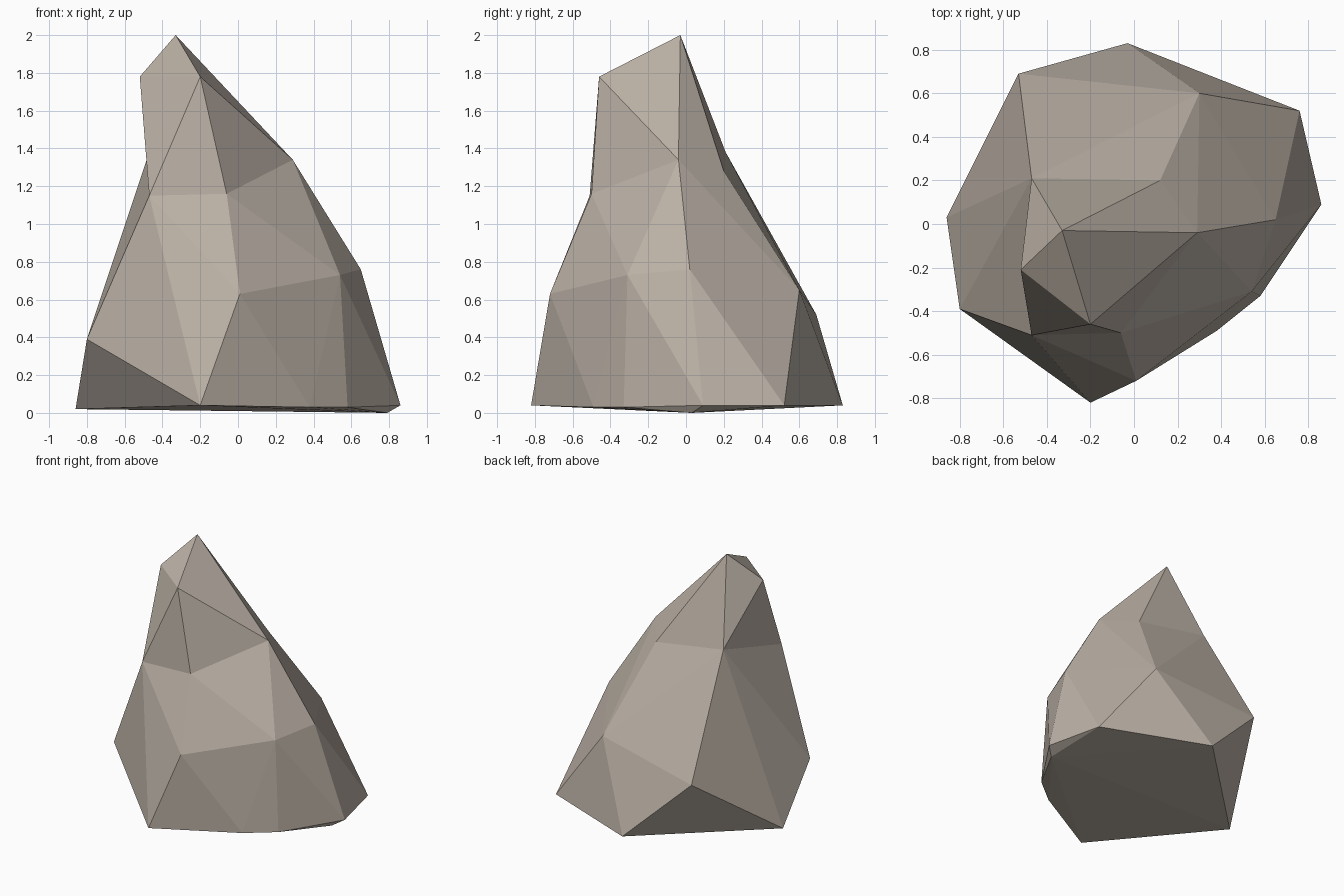
import bpy, bmesh

if "Cube" in bpy.data.objects:
    bpy.data.objects.remove(bpy.data.objects["Cube"])

# Single flat stone colour
stone = bpy.data.materials.new("warm grey stone")
stone.diffuse_color = (0.50, 0.44, 0.38, 1)
stone.use_nodes = True
stone.node_tree.nodes["Principled BSDF"].inputs["Base Color"].default_value = stone.diffuse_color

# Points of the spire, the waist shared by both halves, and the base
spire = [(-.33, -.03, 2.0), (-.52, -.21, 1.78), (-.20, -.46, 1.78)]
waist = [(-.06, -.50, 1.16), (-.47, -.51, 1.15), (.29, -.04, 1.34),
         (.12, .20, 1.28), (-.47, .21, 1.38)]
shoulder = [(.01, -.72, .63), (-.80, -.39, .39), (.54, -.31, .73),
            (.65, .02, .76), (.30, .60, .65), (-.53, .69, .52)]
foot = [(-.20, -.82, .04), (-.86, .03, .02), (.38, -.49, .03), (.58, -.33, .03),
        (.86, .09, .04), (.79, .03, 0), (.76, .52, .04), (-.03, .83, .04)]


def add_chunk(bm, outer):
    """Convex chunk of stone, left open where it meets the waist."""
    rim = [bm.verts.new(p) for p in waist]
    verts = rim + [bm.verts.new(p) for p in outer]
    bmesh.ops.convex_hull(bm, input=verts)
    caps = [f for f in bm.faces if all(v in rim for v in f.verts)]
    bmesh.ops.delete(bm, geom=caps, context='FACES_ONLY')


# Rock: two chunks welded along the concave waist
bm = bmesh.new()
add_chunk(bm, spire)
add_chunk(bm, shoulder + foot)
bmesh.ops.delete(bm, geom=[v for v in bm.verts if not v.link_faces], context='VERTS')
bmesh.ops.remove_doubles(bm, verts=bm.verts, dist=0.001)
bmesh.ops.recalc_face_normals(bm, faces=bm.faces)

mesh = bpy.data.meshes.new("rock")
bm.to_mesh(mesh)
bm.free()
mesh.materials.append(stone)
bpy.context.collection.objects.link(bpy.data.objects.new("rock", mesh))
